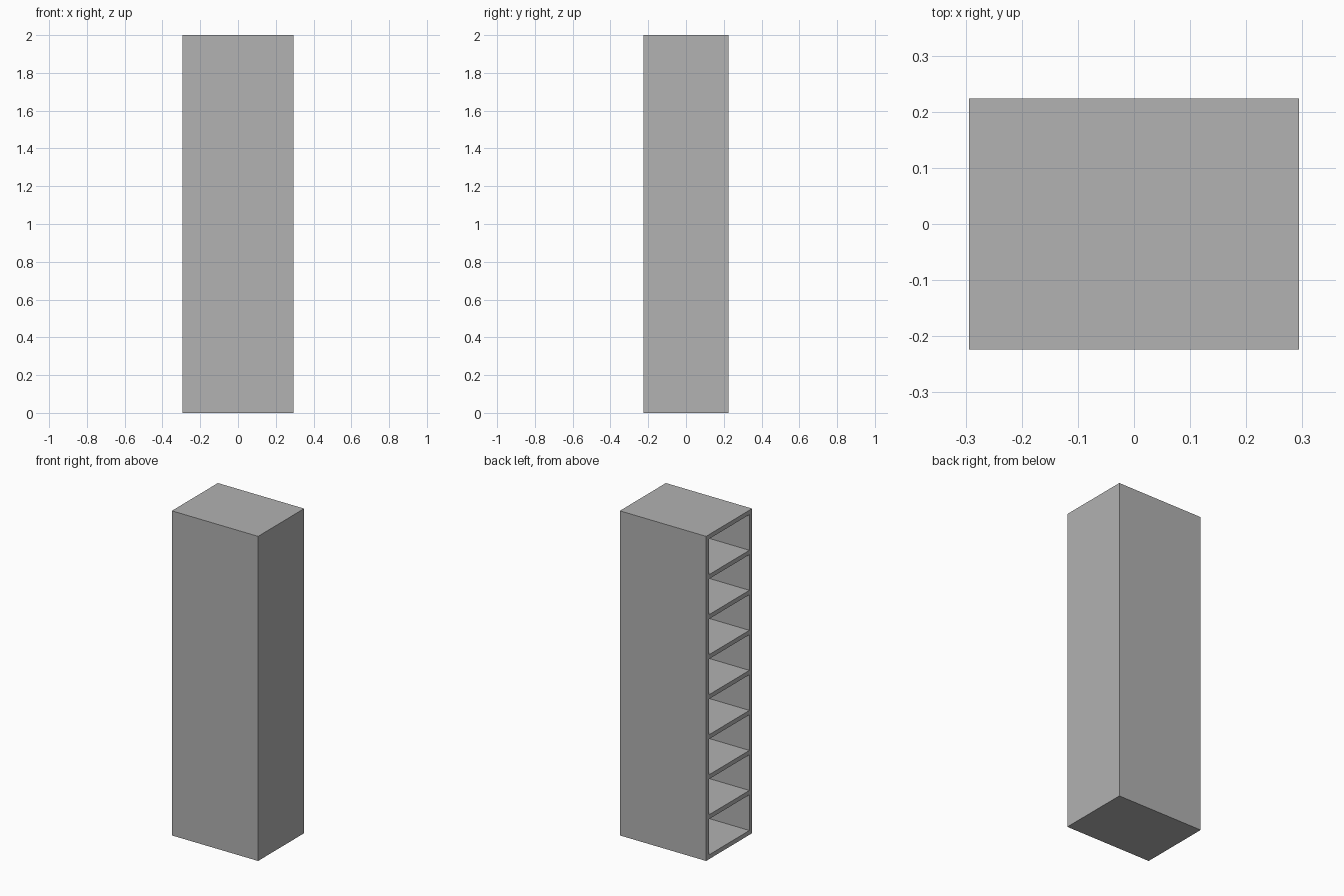
import bpy
import bmesh
from mathutils import Matrix, Vector

default_cube = bpy.data.objects.get("Cube")
if default_cube:
    bpy.data.objects.remove(default_cube, do_unlink=True)

WIDTH, DEPTH, HEIGHT = 0.588, 0.448, 2.0
BOARD = 0.027          # thickness of every board
BAYS = 8               # compartments opening towards -x
PITCH = (HEIGHT - BOARD) / BAYS

grey = bpy.data.materials.new("grey")
grey.use_nodes = True
colour = (0.445, 0.445, 0.445, 1.0)
grey.diffuse_color = colour
grey.node_tree.nodes["Principled BSDF"].inputs["Base Color"].default_value = colour


def box(size, centre):
    bm = bmesh.new()
    matrix = Matrix.Translation(centre) @ Matrix.Diagonal((*size, 1.0))
    bmesh.ops.create_cube(bm, size=1.0, matrix=matrix)
    return bm


def finish(bm, name):
    bmesh.ops.recalc_face_normals(bm, faces=bm.faces)
    mesh = bpy.data.meshes.new(name)
    bm.to_mesh(mesh)
    bm.free()
    mesh.materials.append(grey)
    obj = bpy.data.objects.new(name, mesh)
    bpy.context.collection.objects.link(obj)


# Cabinet shell: a box hollowed out from its -x side
shell = box((WIDTH, DEPTH, HEIGHT), (0, 0, HEIGHT / 2))
shell.normal_update()
opening = min(shell.faces, key=lambda f: f.calc_center_median().x)
bmesh.ops.inset_region(shell, faces=[opening], thickness=BOARD, use_even_offset=True)
hollow = bmesh.ops.extrude_discrete_faces(shell, faces=[opening])["faces"][0]
bmesh.ops.translate(shell, verts=hollow.verts, vec=Vector((WIDTH - BOARD, 0, 0)))
finish(shell, "cabinet_shell")

# Shelves dividing the hollow into equal bays
for i in range(1, BAYS):
    shelf = box((WIDTH - BOARD, DEPTH - 2 * BOARD, BOARD),
                (-BOARD / 2, 0, i * PITCH + BOARD / 2))
    finish(shelf, f"shelf_{i}")
